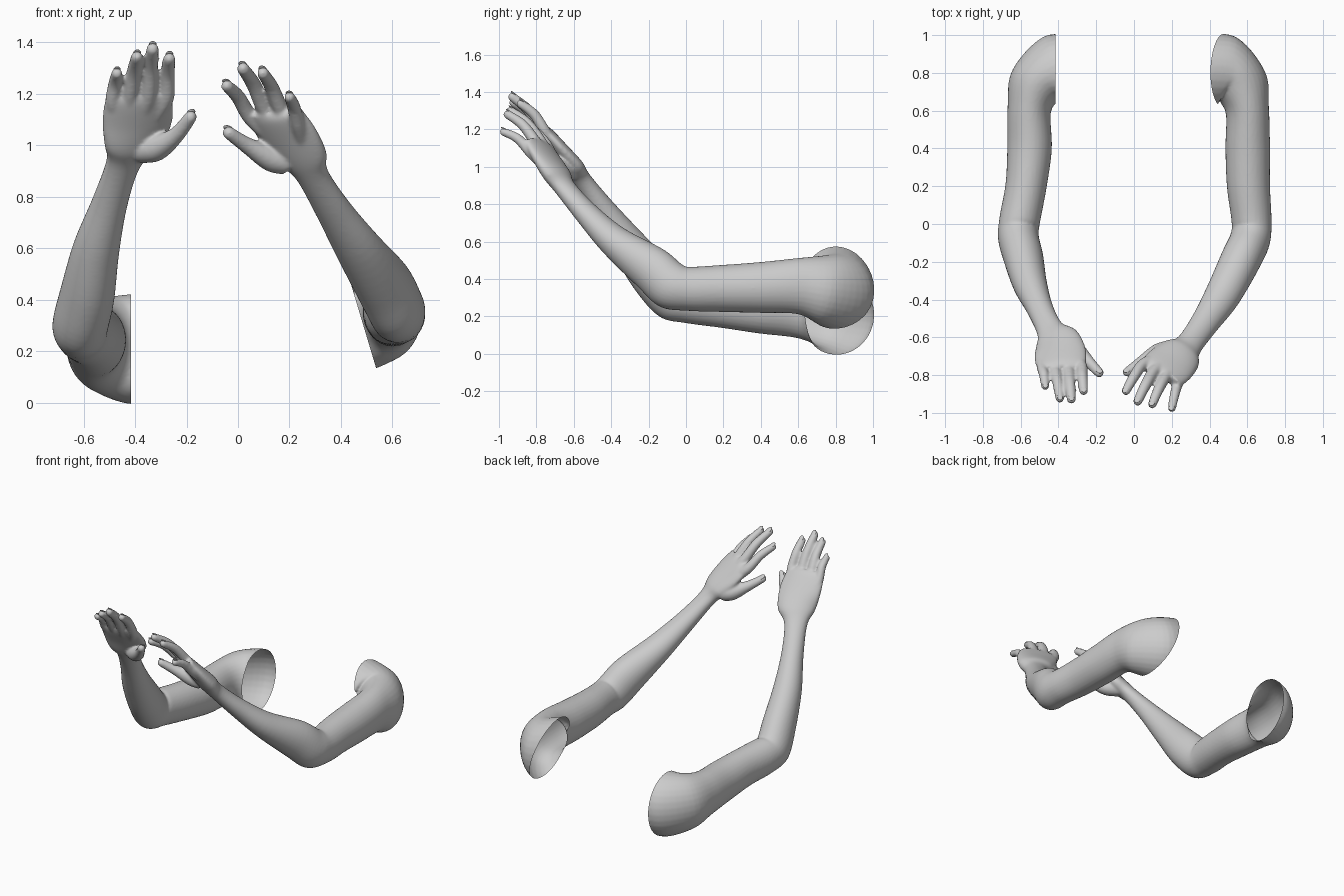
import bpy, bmesh, math
from mathutils import Vector as V

if "Cube" in bpy.data.objects:
    bpy.data.objects.remove(bpy.data.objects["Cube"])

SIDES, STEPS = 32, 6
DORSAL = V((0, .6, .8))          # back-of-hand direction


def catmull(p0, p1, p2, p3, t):
    return .5 * (2 * p1 + (p2 - p0) * t + (2 * p0 - 5 * p1 + 4 * p2 - p3) * t * t
                 + (3 * p1 - p0 - 3 * p2 + p3) * t ** 3)


def loft(bm, rings):
    """Smooth closed tube through elliptical rings (x, y, z, half width, half thickness, roll)."""
    n = len(rings)
    pts = [V(r[:3]) for r in rings]
    keys = []
    for i, r in enumerate(rings):
        t = (pts[min(i + 1, n - 1)] - pts[max(i - 1, 0)]).normalized()
        side = t.cross(V((0, 0, 1))).normalized()
        up = side.cross(t)
        a = math.radians(r[5])
        keys.append((pts[i], (side * math.cos(a) + up * math.sin(a)) * r[3],
                     (up * math.cos(a) - side * math.sin(a)) * r[4]))
    loops = []
    for s in range((n - 1) * STEPS + 1):
        i = min(s // STEPS, n - 2)
        f = s / STEPS - i
        q = [keys[max(0, min(n - 1, i + k))] for k in (-1, 0, 1, 2)]
        c, u, v = (catmull(*[k[j] for k in q], f) for j in range(3))
        loops.append([bm.verts.new(c + u * math.cos(2 * math.pi * k / SIDES)
                                   + v * math.sin(2 * math.pi * k / SIDES)) for k in range(SIDES)])
    for a, b in zip(loops, loops[1:]):
        for k in range(SIDES):
            m = (k + 1) % SIDES
            bm.faces.new((a[k], a[m], b[m], b[k]))
    bm.faces.new(loops[0][::-1])
    bm.faces.new(loops[-1])


def ball(bm, centre, r):
    res = bmesh.ops.create_uvsphere(bm, u_segments=20, v_segments=12, radius=r)
    bmesh.ops.translate(bm, verts=res['verts'], vec=centre)


def digit(bm, path, radii):
    """Tapered finger tube with a rounded end; the last path point is the outer tip."""
    pts = [V(p) for p in path]
    d = (pts[-1] - pts[-2]).normalized()
    pts[-1] = pts[-1] - d * (radii[-1] - .002)
    loft(bm, [(*p, r, r, 0) for p, r in zip(pts, radii)])
    ball(bm, pts[-1], radii[-1])
    return pts[-1], d, radii[-1]


def make_object(name, bm):
    bmesh.ops.recalc_face_normals(bm, faces=bm.faces)
    me = bpy.data.meshes.new(name)
    bm.to_mesh(me)
    bm.free()
    ob = bpy.data.objects.new(name, me)
    bpy.context.collection.objects.link(ob)
    return ob


def build_arm(label, rings, wrist, fingers, thumb, cut_point, cut_normal):
    bm = bmesh.new()
    loft(bm, rings)
    wrist = V(wrist)
    ends = []
    # fingers, starting inside the palm, bent at the middle joint
    for base, tip, r in fingers:
        base, tip = V(base), V(tip)
        mid = (base + tip) / 2 + DORSAL * .02
        ends.append(digit(bm, [base.lerp(wrist, .45), base, mid, tip],
                          [r, r * 1.1, r, r * .84]))
    # thumb with a full base
    ends.append(digit(bm, thumb, [.05, .05, .032, .025]))

    # fuse everything into one skin
    ob = make_object(label + "_arm", bm)
    bpy.context.view_layer.objects.active = ob
    ob.select_set(True)
    m = ob.modifiers.new("fuse", 'REMESH')
    m.mode, m.voxel_size = 'VOXEL', .008
    s = ob.modifiers.new("soften", 'SMOOTH')
    s.factor, s.iterations = .5, 6
    for mod in ("fuse", "soften"):
        bpy.ops.object.modifier_apply(modifier=mod)

    # open shoulder end
    bm = bmesh.new()
    bm.from_mesh(ob.data)
    co, no = V(cut_point), V(cut_normal).normalized()
    faces = [f for f in bm.faces if f.calc_center_median().y > .3]
    geom = list({e for f in faces for e in list(f.verts) + list(f.edges)}) + faces
    bmesh.ops.bisect_plane(bm, geom=geom, plane_co=co, plane_no=no, dist=1e-5)
    bmesh.ops.delete(bm, geom=[v for v in bm.verts if v.co.y > .3 and (v.co - co).dot(no) > 1e-4],
                     context='VERTS')
    for f in bm.faces:
        f.smooth = True
    bm.to_mesh(ob.data)
    bm.free()
    ob.select_set(False)

    # fingernails
    bm = bmesh.new()
    for p, d, r in ends:
        up = (DORSAL - d * DORSAL.dot(d)).normalized()
        side = d.cross(up)
        res = bmesh.ops.create_uvsphere(bm, u_segments=14, v_segments=8, radius=1)
        for v in res['verts']:
            x, y, z = v.co
            v.co = p + up * r * .75 + side * x * r * .65 + d * (y * r * .95 + r * .15) + up * z * r * .22
    nails = make_object(label + "_fingernails", bm)
    for f in nails.data.polygons:
        f.use_smooth = True


# arm on the -x side: shoulder, upper arm, elbow, forearm, wrist, palm
build_arm("right", [
    (-.30, .80, .21, .20, .213, 0), (-.42, .80, .21, .20, .213, 0),
    (-.52, .73, .225, .15, .185, 0), (-.555, .60, .237, .115, .152, 0),
    (-.553, .40, .245, .118, .136, 0), (-.572, .20, .265, .109, .126, 0),
    (-.605, .02, .285, .108, .122, 0), (-.612, -.07, .305, .108, .128, 0),
    (-.585, -.18, .42, .105, .122, 0), (-.55, -.32, .60, .09, .095, 0),
    (-.497, -.45, .78, .07, .066, 0), (-.445, -.56, .93, .073, .05, 0),
    (-.41, -.615, 1.0, .118, .055, 0), (-.392, -.68, 1.09, .138, .047, 0),
    (-.385, -.745, 1.175, .132, .038, 0), (-.385, -.768, 1.205, .115, .025, 0)],
    (-.445, -.56, .93),
    [((-.487, -.745, 1.16), (-.468, -.875, 1.29), .026),
     ((-.42, -.76, 1.18), (-.39, -.94, 1.355), .028),
     ((-.35, -.76, 1.18), (-.33, -.945, 1.388), .029),
     ((-.282, -.745, 1.175), (-.265, -.90, 1.35), .028)],
    [(-.38, -.61, .98), (-.315, -.66, .99), (-.24, -.73, 1.04), (-.172, -.80, 1.125)],
    (-.415, .80, .21), (1, 0, 0))

# arm on the +x side
build_arm("left", [
    (.33, .80, .375, .20, .213, 0), (.48, .80, .33, .20, .213, 0),
    (.565, .73, .345, .15, .185, 0), (.60, .60, .363, .115, .15, 0),
    (.602, .40, .355, .118, .136, 0), (.606, .20, .35, .114, .126, 0),
    (.622, .02, .348, .106, .118, 0), (.615, -.08, .365, .107, .128, 0),
    (.565, -.19, .46, .107, .122, 0), (.465, -.385, .605, .094, .085, 0),
    (.37, -.53, .75, .075, .062, 0), (.288, -.645, .885, .073, .05, 0),
    (.25, -.69, .955, .112, .055, -10), (.198, -.74, 1.035, .13, .047, -15),
    (.148, -.785, 1.11, .126, .038, -15), (.138, -.80, 1.135, .11, .025, -15)],
    (.288, -.645, .885),
    [((.235, -.83, 1.075), (.197, -.992, 1.195), .026),
     ((.172, -.80, 1.125), (.09, -.97, 1.292), .028),
     ((.11, -.775, 1.13), (.012, -.955, 1.31), .029),
     ((.052, -.74, 1.105), (-.052, -.90, 1.24), .028)],
    [(.19, -.665, .935), (.125, -.685, .95), (.035, -.735, 1.0), (-.052, -.795, 1.06)],
    (.478, .80, .33), (-1, 0, -.3))
